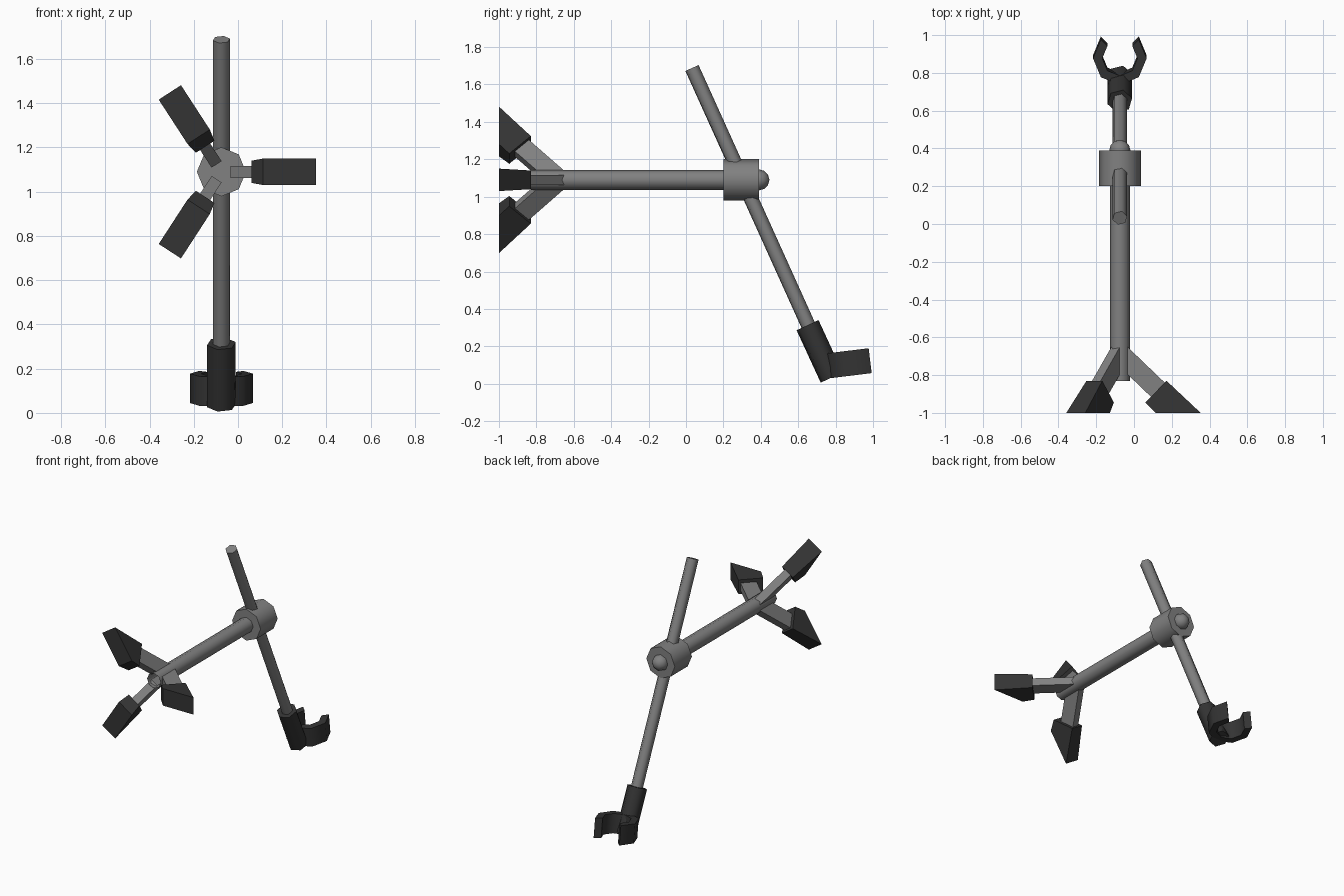
import bpy, bmesh, math
from mathutils import Vector

cube = bpy.data.objects.get("Cube")
if cube:
    bpy.data.objects.remove(cube)

AX, AZ = -0.075, 1.09   # main axis runs along y through here


def make_material(name, value):
    mat = bpy.data.materials.new(name)
    mat.use_nodes = True
    color = (value, value, value, 1)
    mat.diffuse_color = color
    mat.node_tree.nodes["Principled BSDF"].inputs["Base Color"].default_value = color
    return mat


metal = make_material("grey metal", 0.22)
rubber = make_material("dark rubber", 0.034)


def finish(obj, name, mat, smooth=True):
    obj.name = name
    obj.data.materials.append(mat)
    if smooth:
        bpy.ops.object.select_all(action='DESELECT')
        obj.select_set(True)
        bpy.context.view_layer.objects.active = obj
        bpy.ops.object.shade_smooth_by_angle(angle=math.radians(65))
    return obj


def from_bmesh(bm, name, mat, smooth):
    bmesh.ops.recalc_face_normals(bm, faces=bm.faces)
    mesh = bpy.data.meshes.new(name)
    bm.to_mesh(mesh)
    bm.free()
    obj = bpy.data.objects.new(name, mesh)
    bpy.context.collection.objects.link(obj)
    return finish(obj, name, mat, smooth)


def rod(name, start, end, radius, sides, mat, spin=0, fill='NGON'):
    """Cylinder between two (y, z) points in the middle plane."""
    a, b = Vector((AX, *start)), Vector((AX, *end))
    d = b - a
    bpy.ops.mesh.primitive_cylinder_add(
        vertices=sides, radius=radius, depth=d.length, end_fill_type=fill,
        location=(a + b) / 2, rotation=(math.atan2(-d.y, d.z), 0, 0))
    obj = bpy.context.object
    for v in obj.data.vertices:
        x, y = v.co.x, v.co.y
        c, s = math.cos(spin), math.sin(spin)
        v.co.x, v.co.y = c * x - s * y, s * x + c * y
    return finish(obj, name, mat)


def slab(name, profile, angle, mat):
    """Prism from (radius, y, half width) points, turned about the main axis."""
    bm = bmesh.new()
    sides = [[bm.verts.new((r, y, s * h)) for r, y, h in profile] for s in (-1, 1)]
    bm.faces.new(sides[0])
    bm.faces.new(sides[1])
    n = len(profile)
    for i in range(n):
        j = (i + 1) % n
        bm.faces.new((sides[0][i], sides[0][j], sides[1][j], sides[1][i]))
    obj = from_bmesh(bm, name, mat, False)
    obj.location = (AX, 0, AZ)
    obj.rotation_euler = (0, -math.radians(angle), 0)


# Main shaft (open at the front), hub and domed end knob
rod("main_shaft", (-0.83, AZ), (0.22, AZ), 0.053, 8, metal, fill='NOTHING')
rod("hub", (0.2, AZ), (0.39, AZ), 0.111, 8, metal)
bpy.ops.mesh.primitive_uv_sphere_add(
    segments=8, ring_count=6, radius=0.056,
    location=(AX, 0.39, AZ), rotation=(math.pi / 2, 0, 0))
finish(bpy.context.object, "end_knob", metal)

# Slanted cross rod with its dark sleeve
tilt = math.radians(15)
rod("cross_rod", (0.032, 1.688), (0.7, 0.21), 0.04, 6, metal, tilt)
rod("rod_sleeve", (0.65, 0.313), (0.779, 0.033), 0.067, 6, rubber, tilt)

# Three splayed legs with wedge feet
leg = [(0.04, -0.65, 0.027), (0.04, -0.795, 0.027),
       (0.165, -0.915, 0.027), (0.238, -0.84, 0.027)]
foot = [(0.247, -0.83, 0.05), (0.135, -0.945, 0.05),
        (0.189, -1.0, 0.06), (0.428, -1.0, 0.06)]
for label, angle in (("left", 0), ("upper", 123), ("lower", -123)):
    slab(label + "_leg", leg, angle, metal)
    slab(label + "_foot", foot, angle, rubber)

# Open clip at the lower end: part of an eight sided ring
bm = bmesh.new()
rings = []
for i in range(7):
    a = math.radians(135 + 45 * i)
    rings.append([bm.verts.new((r * math.cos(a), r * math.sin(a), z))
                  for r, z in ((0.142, -0.067), (0.142, 0.067),
                               (0.093, 0.067), (0.093, -0.067))])
for p, q in zip(rings, rings[1:]):
    for k in range(4):
        m = (k + 1) % 4
        bm.faces.new((p[k], p[m], q[m], q[k]))
bm.faces.new(rings[0])
bm.faces.new(rings[-1])
clip = from_bmesh(bm, "clip", rubber, True)
clip.location = (AX, 0.885, 0.111)
clip.rotation_euler = (math.radians(7), 0, 0)
